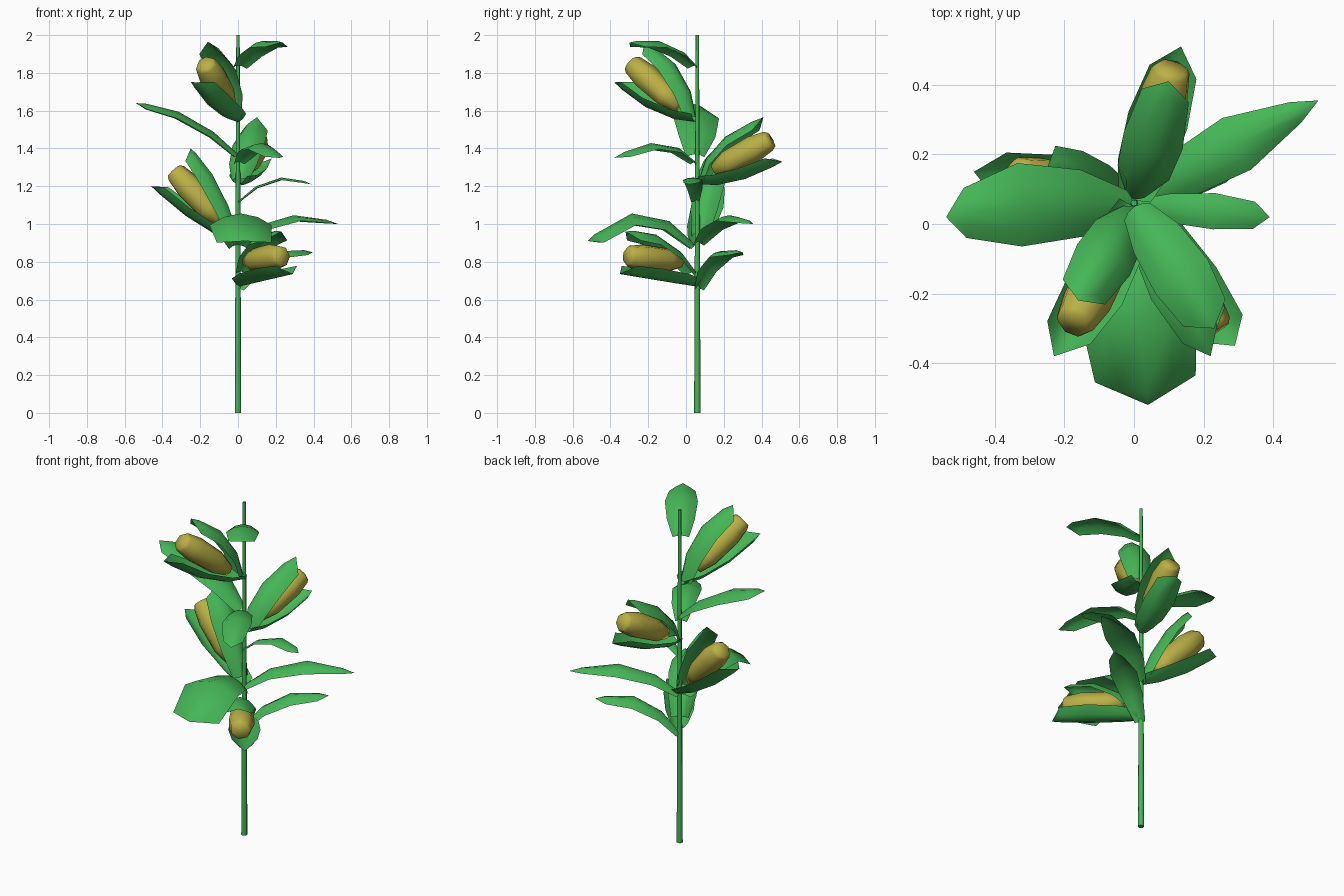
import bpy, bmesh, math
from mathutils import Vector

cube = bpy.data.objects.get("Cube")
if cube:
    bpy.data.objects.remove(cube, do_unlink=True)


def material(name, rgb):
    mat = bpy.data.materials.new(name)
    mat.use_nodes = True
    colour = (*rgb, 1)
    mat.diffuse_color = colour
    shader = mat.node_tree.nodes["Principled BSDF"]
    shader.inputs["Base Color"].default_value = colour
    shader.inputs["Roughness"].default_value = 0.8
    return mat


green = material("leaf green", (0.06, 0.47, 0.095))
yellow = material("kernel yellow", (0.50, 0.435, 0.06))


def finish(name, bm, mat, sharp_angle):
    mesh = bpy.data.meshes.new(name)
    bm.to_mesh(mesh)
    bm.free()
    mesh.materials.append(mat)
    for face in mesh.polygons:
        face.use_smooth = True
    mesh.set_sharp_from_angle(angle=math.radians(sharp_angle))
    obj = bpy.data.objects.new(name, mesh)
    bpy.context.collection.objects.link(obj)
    return obj


def tube(name, start, end, profile, sides, mat, sharp_angle):
    """Closed tapered tube; profile lists (fraction along axis, radius)."""
    start, end = Vector(start), Vector(end)
    axis = end - start
    turn = axis.to_track_quat('Z', 'Y')
    bm = bmesh.new()
    rings = []
    for t, radius in profile:
        ring = []
        for i in range(sides):
            a = math.tau * i / sides
            offset = Vector((math.cos(a), math.sin(a), 0)) * radius
            ring.append(bm.verts.new(start + axis * t + turn @ offset))
        rings.append(ring)
    for low, high in zip(rings, rings[1:]):
        for i in range(sides):
            j = (i + 1) % sides
            bm.faces.new((low[i], low[j], high[j], high[i]))
    bm.faces.new(rings[0][::-1])
    bm.faces.new(rings[-1])
    return finish(name, bm, mat, sharp_angle)


def leaf(name, base, mid, tip, half, arch=0.4, end=0.6, start=0.4, shoulder=0.9, flip=1):
    """Arched blade along a curve through base, mid and tip."""
    base, mid, tip = Vector(base), Vector(mid), Vector(tip)
    control = mid * 2 - (base + tip) / 2
    side = (tip - base).cross(Vector((0, 0, 1))).normalized() * flip
    columns = (-1, -0.55, 0, 0.55, 1)
    bm = bmesh.new()
    rows = []
    for t, width in ((0, start), (0.25, 0.6 + start / 2), (0.6, 1), (shoulder, end)):
        point = base * (1 - t) ** 2 + control * 2 * t * (1 - t) + tip * t * t
        along = (control - base) * (1 - t) + (tip - control) * t
        up = side.cross(along).normalized()
        drop = half * arch * math.sqrt(width)
        rows.append([bm.verts.new(point + side * c * half * width - up * c * c * drop)
                     for c in columns])
    for a, b in zip(rows, rows[1:]):
        for i in range(len(columns) - 1):
            bm.faces.new((a[i], a[i + 1], b[i + 1], b[i]))
    point = bm.verts.new(tip)
    for i in range(len(columns) - 1):
        bm.faces.new((rows[-1][i], rows[-1][i + 1], point))
    return finish(name, bm, green, 80)


# Stem
tube("stem", (0, 0.06, 0), (0, 0.06, 2), ((0, 0.017), (1, 0.009)), 8, green, 50)

# Single leaves: base, middle, tip, half width, arch, end width, start width
leaf("top_leaf", (0, 0.05, 1.84), (0.11, -0.11, 1.96), (0.23, -0.3, 1.96),
     0.09, 0.4, 0.8, 0.5)
leaf("upper_front_leaf", (0, 0.05, 1.33), (0.1, -0.14, 1.43), (0.22, -0.38, 1.35),
     0.08, 0.4, 0.7)
leaf("upper_right_leaf", (0, 0.05, 1.37), (-0.26, 0.06, 1.57), (-0.54, 0.02, 1.64),
     0.12, 0.32, 0.6)
leaf("middle_left_leaf", (0, 0.05, 1.12), (0.19, 0.04, 1.24), (0.39, 0.02, 1.21),
     0.052, 0.25, 0.75)
leaf("broad_front_leaf", (0, 0.05, 0.89), (0.01, -0.23, 1.06), (0.04, -0.52, 0.91),
     0.165, 0.38, 0.88, 0.3, 0.94)
leaf("long_back_leaf", (0, 0.06, 0.9), (0.24, 0.2, 1.04), (0.53, 0.355, 1.0),
     0.085, 0.35, 0.4)
leaf("lower_back_leaf", (0, 0.06, 0.66), (0.18, 0.155, 0.84), (0.395, 0.3, 0.85),
     0.075, 0.45)

# Ears: cob start and end, then upper husk and lower husk paths
ears = {
    "top_ear": ((-0.04, -0.04, 1.62), (-0.175, -0.29, 1.85),
                ((0, 0.05, 1.57), (-0.05, -0.04, 1.82), (-0.16, -0.22, 1.965)),
                ((0, 0.05, 1.54), (-0.1, -0.17, 1.595), (-0.23, -0.38, 1.75))),
    "back_ear": ((0.03, 0.15, 1.285), (0.11, 0.45, 1.445),
                 ((0, 0.07, 1.24), (0.035, 0.17, 1.43), (0.1, 0.41, 1.565)),
                 ((0, 0.07, 1.21), (0.06, 0.27, 1.225), (0.135, 0.51, 1.33))),
    "side_ear": ((-0.09, 0.08, 1.01), (-0.34, 0.14, 1.28),
                 ((0, 0.06, 0.95), (-0.11, 0.1, 1.22), (-0.25, 0.16, 1.4)),
                 ((0, 0.06, 0.89), (-0.23, 0.11, 1.01), (-0.46, 0.15, 1.2))),
    "low_ear": ((0.05, -0.03, 0.8), (0.235, -0.31, 0.83),
                ((0.01, 0.05, 0.75), (0.1, -0.12, 0.925), (0.23, -0.32, 0.96)),
                ((0.01, 0.05, 0.67), (0.14, -0.14, 0.7), (0.29, -0.35, 0.735))),
}
cob_profile = ((0, 0.035), (0.25, 0.066), (0.7, 0.073), (0.95, 0.058), (1, 0.046))
for name, (start, end, upper, lower) in ears.items():
    tube(name + "_cob", start, end, cob_profile, 7, yellow, 80)
    leaf(name + "_upper_husk", *upper, 0.088, 0.65, 0.8, 0.55)
    leaf(name + "_lower_husk", *lower, 0.088, 0.65, 0.8, 0.55, flip=-1)
